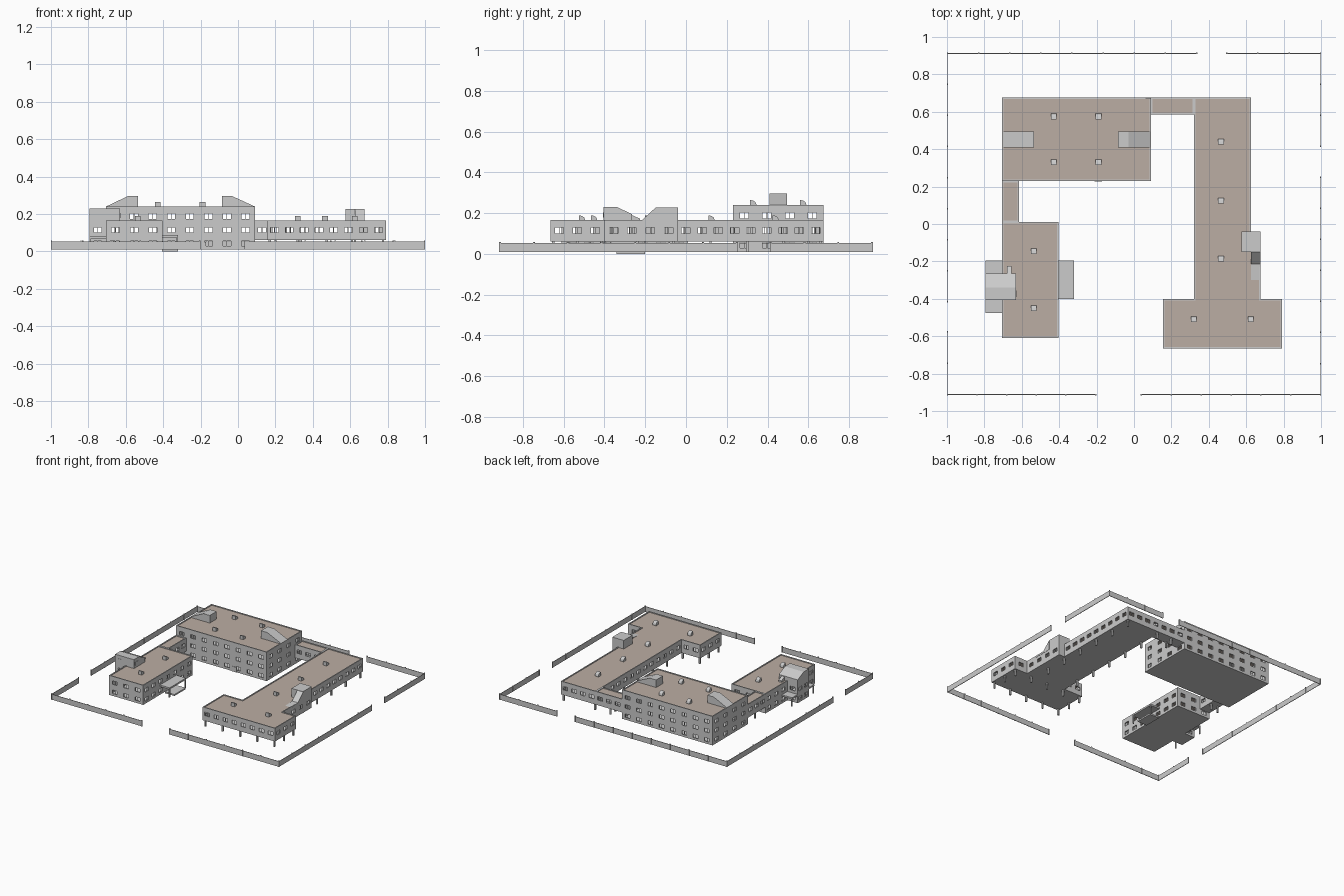
import bpy, bmesh, math
from mathutils import Vector

if "Cube" in bpy.data.objects:
    bpy.data.objects.remove(bpy.data.objects["Cube"])

BROWN = bpy.data.materials.new("roof_brown")
BROWN.diffuse_color = (0.50, 0.42, 0.37, 1)
BROWN.use_nodes = True
BROWN.node_tree.nodes["Principled BSDF"].inputs["Base Color"].default_value = BROWN.diffuse_color


def finish(name, bm, mat=None):
    bmesh.ops.remove_doubles(bm, verts=bm.verts, dist=1e-5)
    me = bpy.data.meshes.new(name)
    bm.to_mesh(me)
    bm.free()
    ob = bpy.data.objects.new(name, me)
    bpy.context.collection.objects.link(ob)
    if mat:
        me.materials.append(mat)
    return ob


def add_box(bm, x0, x1, y0, y1, z0, z1):
    vs = [bm.verts.new((x, y, z)) for z in (z0, z1)
          for x, y in ((x0, y0), (x1, y0), (x1, y1), (x0, y1))]
    for f in ((3, 2, 1, 0), (4, 5, 6, 7), (0, 1, 5, 4), (1, 2, 6, 5), (2, 3, 7, 6), (3, 0, 4, 7)):
        bm.faces.new([vs[i] for i in f])


def boxes(name, items, mat=None):
    bm = bmesh.new()
    for b in items:
        add_box(bm, *b)
    return finish(name, bm, mat)


def prism(name, pts, axis, a, b, mat=None):
    """Extrude a 2D profile along x, y or z."""
    place = {"x": lambda p: (a, p[0], p[1]), "y": lambda p: (p[0], a, p[1]),
             "z": lambda p: (p[0], p[1], a)}[axis]
    bm = bmesh.new()
    f = bm.faces.new([bm.verts.new(place(p)) for p in pts])
    ext = bmesh.ops.extrude_face_region(bm, geom=[f])
    move = Vector([(b - a) if axis == k else 0 for k in "xyz"])
    bmesh.ops.translate(bm, vec=move,
                        verts=[v for v in ext["geom"] if isinstance(v, bmesh.types.BMVert)])
    bmesh.ops.recalc_face_normals(bm, faces=bm.faces)
    return finish(name, bm, mat)


def building(name, pts, z0, z1, rows, pitch=0.1, w=0.042, h=0.028, roof=True):
    """Hollow walls with window openings, mullions, floor slab and sunken roof."""
    bm, bars = bmesh.new(), bmesh.new()
    vs = [z0] + [z for r in rows for z in (r - h / 2, r + h / 2)] + [z1]
    for i, p in enumerate(pts):
        p, q = Vector(p), Vector(pts[(i + 1) % len(pts)])
        L = (q - p).length
        d = (q - p) / L
        n = int(L / pitch + 0.3)
        mids = [L * (k + 0.5) / n for k in range(n)]
        us = [0] + [u for m in mids for u in (m - w / 2, m + w / 2)] + [L]
        for a in range(len(us) - 1):
            for b in range(len(vs) - 1):
                if a % 2 and b % 2:
                    continue
                c = [p + d * us[a], p + d * us[a + 1]]
                bm.faces.new([bm.verts.new((*c[s], vs[b + t]))
                              for s, t in ((0, 0), (1, 0), (1, 1), (0, 1))])
        inward = Vector((-d.y, d.x)) * 0.004
        for m in mids:
            c = p + d * m + inward
            for r in rows:
                add_box(bars, c.x - .0015, c.x + .0015, c.y - .0015, c.y + .0015,
                        r - h / 2, r + h / 2)
    walls = finish(name + "_walls", bm)
    sol = walls.modifiers.new("thickness", "SOLIDIFY")
    sol.thickness = 0.008
    sol.offset = -1
    sol.use_even_offset = True
    finish(name + "_mullions", bars)
    prism(name + "_floor", pts, "z", z0, z0 + 0.006)
    if roof:
        prism(name + "_roof", pts_inset(pts, 0.004), "z", z1 - 0.012, z1 - 0.005, BROWN)


def pts_inset(pts, t):
    """Inset a right-angled counter-clockwise outline."""
    out = []
    for i, p in enumerate(pts):
        p = Vector(p)
        d1 = (p - Vector(pts[i - 1])).normalized()
        d2 = (Vector(pts[(i + 1) % len(pts)]) - p).normalized()
        out.append(p + Vector((-d1.y - d2.y, d1.x + d2.x)) * t)
    return out


def rect(x0, x1, y0, y1):
    return [(x0, y0), (x1, y0), (x1, y1), (x0, y1)]


G = 0.01   # ground level

# Main block, left block and the two raised wings
building("main_block", rect(-.705, .09, .23, .675), G, .24, (.042, .115, .188))
building("left_block", rect(-.705, -.405, -.61, .01), G, .165, (.042, .115), .085)
building("left_bridge", rect(-.705, -.615, .01, .23), .06, .165, (.115,), .08)
building("right_wing", [(.155, -.665), (.79, -.665), (.79, -.4), (.675, -.4), (.675, -.04),
                        (.625, -.04), (.625, .675), (.32, .675), (.32, -.4), (.155, -.4)],
         .06, .165, (.115,), .08)
building("rear_bridge", rect(.09, .32, .585, .675), .06, .165, (.115,), .08)

# Stilts under the right wing and bridges
stilts = [(x, y) for x in (.17, .32, .475, .625, .775) for y in (-.65, -.415)]
stilts += [(x, -.53) for x in (.17, .775)]
stilts += [(x, y) for x in (.335, .61) for y in (-.24, -.06, .12, .30, .48, .66)]
stilts += [(.2, .6), (.2, .66), (-.69, .12), (-.63, .12)]
boxes("stilts", [(x - .006, x + .006, y - .006, y + .006, G, .062) for x, y in stilts])

# Sloped stair housings on the main roof
prism("roof_stair_left", [(-.705, .225), (-.535, .225), (-.535, .295), (-.59, .295), (-.705, .24)],
      "y", .41, .495)
prism("roof_stair_right", [(-.085, .225), (.09, .225), (.09, .24), (-.03, .295), (-.085, .295)],
      "y", .41, .495)

# Right wing stair tower with its sloping tail
boxes("right_stair_tower", [(.575, .675, -.15, -.04, .15, .228)])
prism("right_stair_slope", [(-.30, .15), (-.15, .15), (-.15, .226), (-.215, .166), (-.30, .16)],
      "x", .625, .677)

# Left stair tower, low slope and canopies
building("left_stair_tower", rect(-.795, -.705, -.405, -.265), G, .165, (.042, .115), .08, roof=False)
prism("left_tower_top", [(-.405, .15), (-.265, .15), (-.265, .195), (-.34, .23), (-.405, .23)],
      "x", -.795, -.63)
prism("left_tower_tail", [(-.265, .15), (-.225, .15), (-.225, .172), (-.265, .19)],
      "x", -.68, -.655)
boxes("left_tower_windows", [(-.775, -.733, -.407, -.404, .178, .203),
                             (-.632, -.628, -.39, -.355, .178, .205)])
boxes("left_canopy", [(-.795, -.705, -.475, -.195, .068, .08)])
boxes("right_canopy", [(-.405, -.32, -.4, -.195, .075, .088)])
boxes("canopy_posts", [(x - .004, x + .004, y - .004, y + .004, G, .078)
                       for x, ys in ((-.325, (-.395, -.2)), (-.79, (-.47, -.2))) for y in ys])
boxes("entrance_steps", [(-.405, -.32, -.34, -.2, 0, .012)])

# Entrance doors
boxes("doors", [(-.21, -.17, .226, .231, G, .05), (-.406, -.402, -.32, -.27, G, .055)])

# Roof ventilation hoods
hoods = [(x, y, .228) for x in (-.43, -.19) for y in (.575, .33)]
hoods += [(-.535, -.145, .153), (-.535, -.45, .153), (.465, .44, .153), (.465, .125, .153),
          (.465, -.185, .153), (.32, -.51, .153), (.625, -.51, .153)]
for i, (x, y, z) in enumerate(hoods):
    arc = [(y - .015 + .03 * math.sin(t), z + .014 + .022 * math.cos(t))
           for t in (math.radians(a) for a in range(90, -1, -30))]
    prism("roof_hood_%d" % (i + 1), [(y - .015, z), (y + .015, z)] + arc, "x", x - .015, x + .015)

# Perimeter fence with four gate openings
E, B, T = .998, .912, .002
fence, posts = [], []
for y, runs in ((-B, ((-E, -.205), (.04, E))), (B, ((-E, .335), (.495, E)))):
    for a, b in runs:
        fence.append((a, b, y - T, y + T, G, .053))
        n = max(1, round((b - a) / .167))
        posts += [(a + (b - a) * k / n, y) for k in range(n + 1)]
for x, runs in ((-E, ((-B, -.575), (-.415, B))), (E, ((-B, .25), (.415, B)))):
    for a, b in runs:
        fence.append((x - T, x + T, a, b, G, .053))
        n = max(1, round((b - a) / .167))
        posts += [(x, a + (b - a) * k / n) for k in range(n + 1)]
boxes("fence_panels", fence)
boxes("fence_posts", [(max(x - .004, -1), min(x + .004, 1), y - .004, y + .004, G, .058)
                      for x, y in posts])
